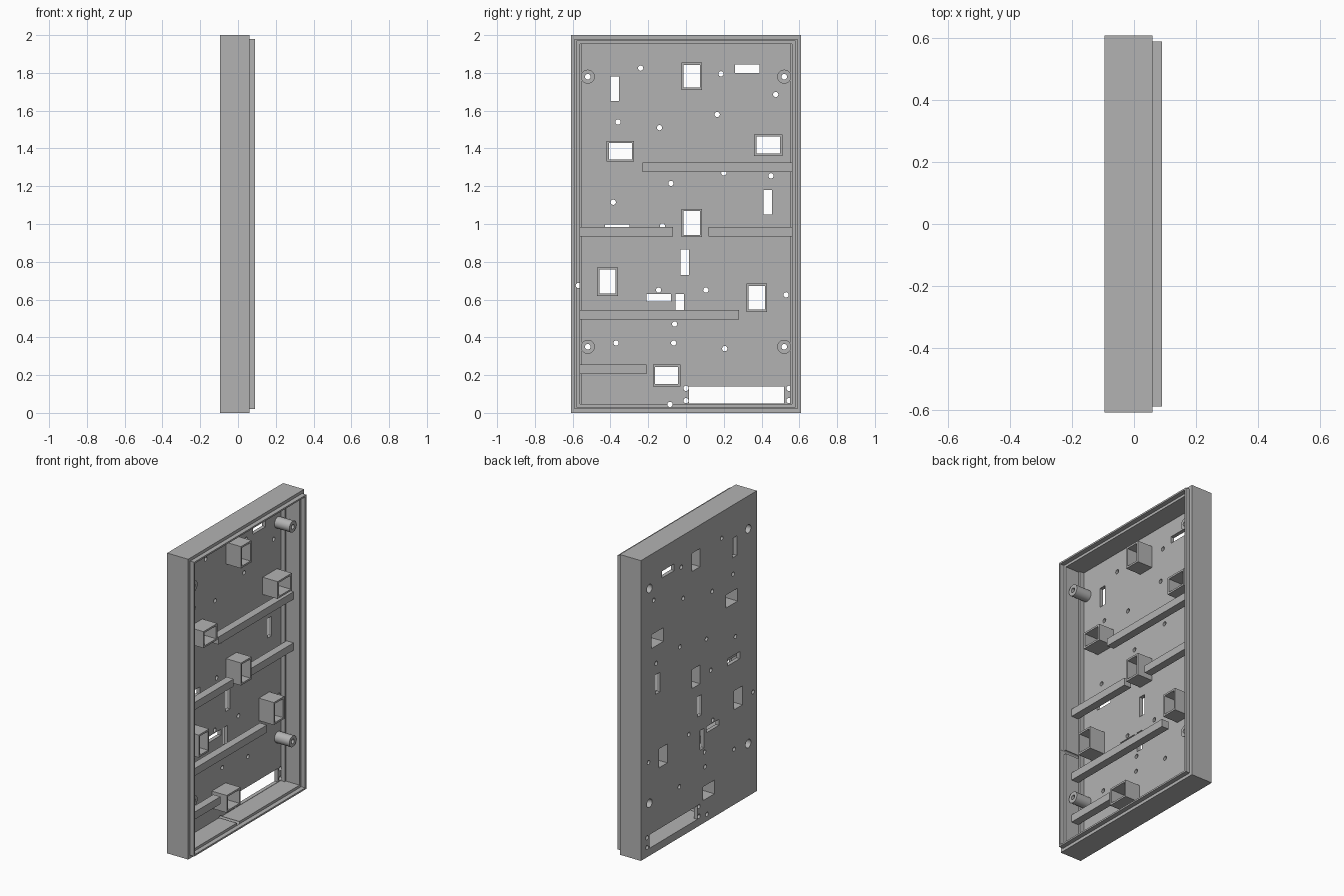
import bpy, bmesh, math
from mathutils import Matrix, Vector

cube = bpy.data.objects.get("Cube")
if cube:
    bpy.data.objects.remove(cube, do_unlink=True)

grey = bpy.data.materials.new("plain grey")
grey.use_nodes = True
grey.diffuse_color = (0.45, 0.45, 0.45, 1)
grey.node_tree.nodes["Principled BSDF"].inputs["Base Color"].default_value = grey.diffuse_color

BACK, FLOOR, RIM, LIP = -0.095, -0.07, 0.06, 0.09
HEIGHT, HALF = 2.0, 0.61


def add_box(bm, x, y, z):
    """Box between pairs of limits on each axis."""
    size = Vector((x[1] - x[0], y[1] - y[0], z[1] - z[0]))
    centre = Vector((sum(x), sum(y), sum(z))) / 2
    bmesh.ops.create_cube(bm, size=1, matrix=Matrix.Translation(centre) @ Matrix.Diagonal(size).to_4x4())


def add_rod(bm, x, y, z, radius, sides=24):
    """Cylinder lying along x."""
    spin = Matrix.Rotation(math.pi / 2, 4, "Y")
    bmesh.ops.create_cone(bm, cap_ends=True, segments=sides, radius1=radius, radius2=radius,
                          depth=x[1] - x[0], matrix=Matrix.Translation((sum(x) / 2, y, z)) @ spin)


def finish(name, bm):
    bmesh.ops.recalc_face_normals(bm, faces=bm.faces)
    mesh = bpy.data.meshes.new(name)
    bm.to_mesh(mesh)
    bm.free()
    mesh.materials.append(grey)
    obj = bpy.data.objects.new(name, mesh)
    bpy.context.collection.objects.link(obj)
    return obj


def select_only(obj):
    bpy.ops.object.select_all(action="DESELECT")
    obj.select_set(True)
    bpy.context.view_layer.objects.active = obj


def cut(obj, *cutters):
    select_only(obj)
    for cutter in cutters:
        mod = obj.modifiers.new("cut", "BOOLEAN")
        mod.operation, mod.solver, mod.object = "DIFFERENCE", "EXACT", cutter
        bpy.ops.object.modifier_apply(modifier=mod.name)


# Limits are y start, y end, z start, z end
sockets = [
    (-0.025, 0.085, 1.71, 1.855), (-0.42, -0.275, 1.33, 1.44), (0.36, 0.51, 1.36, 1.475),
    (-0.025, 0.085, 0.93, 1.08), (-0.47, -0.36, 0.62, 0.77), (0.32, 0.43, 0.535, 0.685),
    (-0.175, -0.03, 0.14, 0.255),
]
slots = [
    (-0.4, -0.355, 1.65, 1.78), (0.26, 0.39, 1.8, 1.845), (0.41, 0.455, 1.05, 1.18),
    (-0.43, -0.3, 0.95, 0.997), (-0.03, 0.015, 0.73, 0.865), (-0.21, -0.08, 0.59, 0.63),
    (-0.055, -0.01, 0.5, 0.63), (0.015, 0.52, 0.05, 0.14),
]
bars = [
    (-0.23, 0.56, 1.3), (-0.56, -0.07, 0.96), (0.12, 0.56, 0.96),
    (-0.56, 0.28, 0.52), (-0.56, -0.21, 0.23),
]
pin_holes = [
    (-0.24, 1.825), (0.185, 1.795), (0.475, 1.685), (0.165, 1.58), (-0.36, 1.54),
    (-0.14, 1.51), (0.2, 1.27), (0.45, 1.255), (-0.08, 1.215), (-0.385, 1.115),
    (-0.125, 0.99), (-0.57, 0.675), (-0.145, 0.65), (0.105, 0.65), (0.53, 0.625),
    (-0.06, 0.47), (-0.37, 0.37), (-0.065, 0.37), (0.205, 0.34), (-0.085, 0.045),
    (0, 0.13), (0, 0.065), (0.545, 0.13), (0.545, 0.065),
]
posts = [(side * 0.52, z) for side in (-1, 1) for z in (0.35, 1.78)]

# Case: nested rectangular rings stepping from the back, over the lip, to the inner floor
steps = [(BACK, 0), (RIM, 0), (RIM, 0.02), (LIP, 0.02), (LIP, 0.031), (RIM, 0.031),
         (RIM, 0.048), (FLOOR, 0.048)]
bm = bmesh.new()
rings = []
for x, inset in steps:
    y, low, high = HALF - inset, inset, HEIGHT - inset
    rings.append([bm.verts.new((x, *p)) for p in ((-y, low), (y, low), (y, high), (-y, high))])
for a, b in zip(rings, rings[1:]):
    for i in range(4):
        j = (i + 1) % 4
        bm.faces.new((a[i], a[j], b[j], b[i]))
bm.faces.new(rings[0])
bm.faces.new(rings[-1])
case = finish("case", bm)

# Cutter for every through hole
through = (BACK - 0.1, LIP + 0.1)
bm = bmesh.new()
wall = 0.012
for y0, y1, z0, z1 in sockets:
    add_box(bm, through, (y0 + wall, y1 - wall), (z0 + wall, z1 - wall))
for y0, y1, z0, z1 in slots:
    add_box(bm, through, (y0, y1), (z0, z1))
for y, z in pin_holes:
    add_rod(bm, through, y, z, 0.014, 16)
for y, z in posts:
    add_rod(bm, through, y, z, 0.015)
hole_cutter = finish("hole_cutter", bm)

# Cutter for the wide screw recesses in the back
bm = bmesh.new()
for y, z in posts:
    add_rod(bm, (BACK - 0.1, -0.03), y, z, 0.028)
recess_cutter = finish("recess_cutter", bm)

cut(case, hole_cutter, recess_cutter)

# Square sockets standing on the floor
for i, (y0, y1, z0, z1) in enumerate(sockets):
    bm = bmesh.new()
    add_box(bm, (FLOOR, 0.04), (y0, y1), (z0, z1))
    cut(finish(f"socket_{i + 1}", bm), hole_cutter)

# Screw posts
for i, (y, z) in enumerate(posts):
    bm = bmesh.new()
    add_rod(bm, (FLOOR, 0.04), y, z, 0.037, 32)
    post = finish(f"screw_post_{i + 1}", bm)
    cut(post, hole_cutter, recess_cutter)
    bpy.ops.object.shade_smooth_by_angle(angle=math.radians(30))

# Cross bars held clear of the floor
for i, (y0, y1, z) in enumerate(bars):
    bm = bmesh.new()
    add_box(bm, (-0.035, 0.017), (y0, y1), (z - 0.025, z + 0.025))
    finish(f"cross_bar_{i + 1}", bm)

# Ledges along the inner side walls
for name, side in (("left_ledge", 1), ("right_ledge", -1)):
    bm = bmesh.new()
    add_box(bm, (FLOOR, -0.04), sorted((side * 0.55, side * 0.563)), (0.048, HEIGHT - 0.048))
    finish(name, bm)

for cutter in (hole_cutter, recess_cutter):
    bpy.data.objects.remove(cutter, do_unlink=True)
